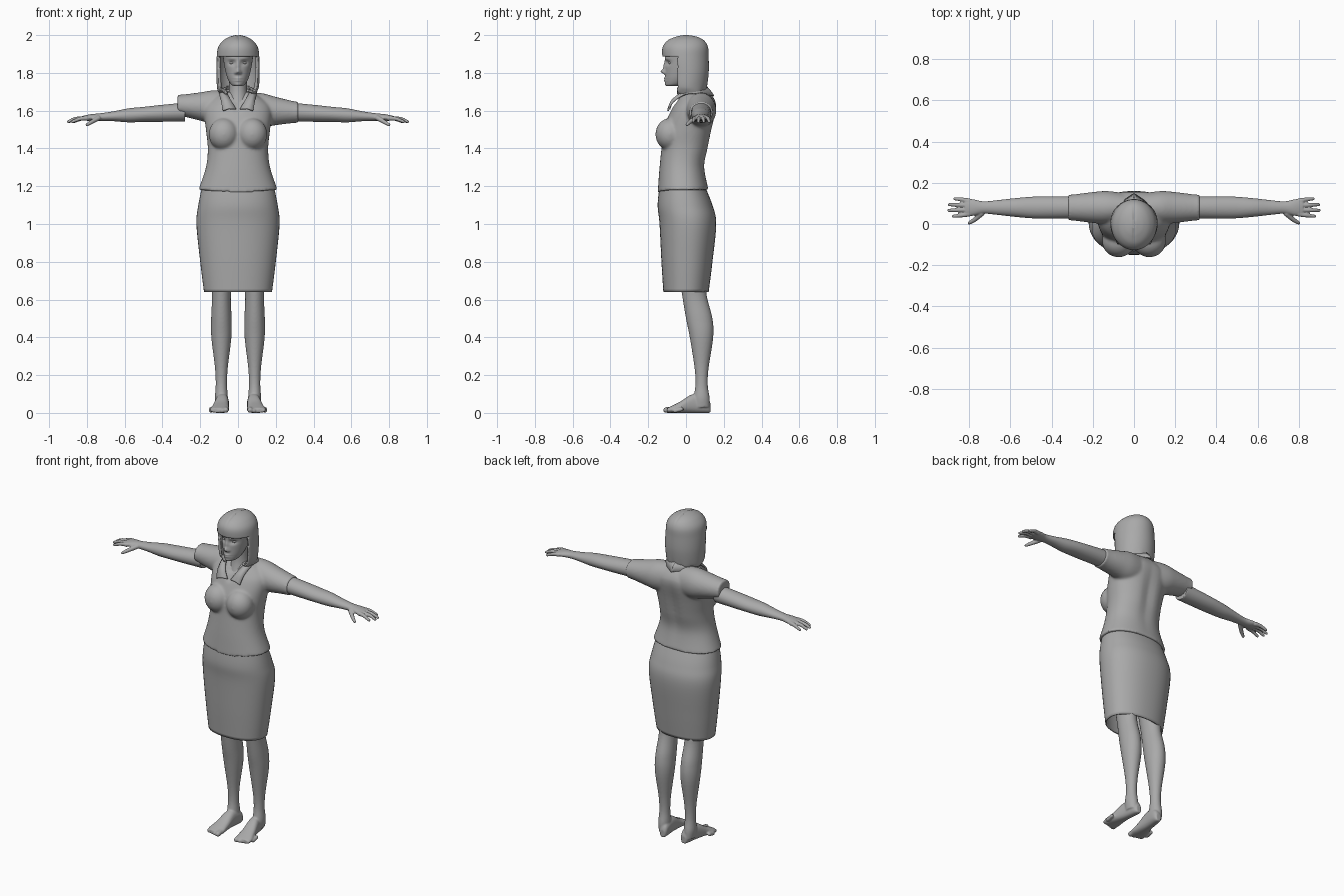
import bpy, bmesh
from math import cos, sin, pi, exp, copysign
from mathutils import Vector, Matrix

cube = bpy.data.objects.get("Cube")
if cube:
    bpy.data.objects.remove(cube)

grey = bpy.data.materials.new("plain_grey")
grey.use_nodes = True
tone = (.4, .4, .4, 1)
grey.diffuse_color = tone
grey.node_tree.nodes["Principled BSDF"].inputs["Base Color"].default_value = tone


def smooth_rows(rows, steps):
    """Catmull-Rom interpolation of equally long rows of numbers."""
    result = []
    for i in range(len(rows) - 1):
        before, start = rows[max(i - 1, 0)], rows[i]
        end, after = rows[i + 1], rows[min(i + 2, len(rows) - 1)]
        for step in range(steps):
            t = step / steps
            result.append([q + t / 2 * (r - p + t * (2 * p - 5 * q + 4 * r - s + t * (3 * (q - r) + s - p)))
                           for p, q, r, s in zip(before, start, end, after)])
    return result + [list(rows[-1])]


def loft(bm, axis, rows, sides=48, steps=6, power=2, caps=True):
    """Rows are (position, centre u, centre v, radius u, radius v) along the axis."""
    rings = []
    for pos, centre_u, centre_v, radius_u, radius_v in smooth_rows(rows, steps):
        ring = []
        for i in range(sides):
            c, s = cos(2 * pi * i / sides), sin(2 * pi * i / sides)
            u = centre_u + radius_u * copysign(abs(c) ** (2 / power), c)
            v = centre_v + radius_v * copysign(abs(s) ** (2 / power), s)
            place = {"x": (pos, u, v), "y": (u, pos, v), "z": (u, v, pos)}
            ring.append(bm.verts.new(place[axis]))
        rings.append(ring)
    for lower, upper in zip(rings, rings[1:]):
        for i in range(sides):
            j = (i + 1) % sides
            bm.faces.new((lower[i], lower[j], upper[j], upper[i]))
    if caps:
        bm.faces.new(rings[0])
        bm.faces.new(rings[-1])


def upright(bm, rows, x=0, **options):
    """Rows are (height, half width, front y, back y)."""
    loft(bm, "z", [(z, x, (front + back) / 2, width, (back - front) / 2)
                   for z, width, front, back in rows], **options)


def along_arm(bm, rows):
    """Rows are (distance, half depth, half height) on the drooping arm line."""
    loft(bm, "x", [(x, .08, 1.61 - .06 * x, depth, height) for x, depth, height in rows])


def ball(bm, centre, size):
    bmesh.ops.create_uvsphere(bm, u_segments=24, v_segments=16, radius=1,
                              matrix=Matrix.Translation(centre) @ Matrix.Diagonal((*size, 1)))


def digit(bm, points, root_radius, tip_radius):
    """A finger or toe as a tapering string of balls."""
    path = smooth_rows(points, 8)
    for i, point in enumerate(path):
        radius = root_radius + (tip_radius - root_radius) * i / (len(path) - 1)
        ball(bm, point, [radius] * 3)


def finish(name, bm, voxel=0, soften=4, thickness=0, mirror=False):
    bmesh.ops.recalc_face_normals(bm, faces=bm.faces)
    mesh = bpy.data.meshes.new(name)
    bm.to_mesh(mesh)
    bm.free()
    mesh.materials.append(grey)
    part = bpy.data.objects.new(name, mesh)
    bpy.context.scene.collection.objects.link(part)
    for face in mesh.polygons:
        face.use_smooth = True
    if voxel:
        blend = part.modifiers.new("blend", "REMESH")
        blend.mode, blend.voxel_size, blend.use_smooth_shade = "VOXEL", voxel, True
        relax = part.modifiers.new("soften", "SMOOTH")
        relax.factor, relax.iterations = .5, soften
    if thickness:
        shell = part.modifiers.new("thickness", "SOLIDIFY")
        shell.thickness, shell.offset = thickness, -1
    if mirror:
        part.modifiers.new("mirror", "MIRROR")


def bell(a, b, width_a, width_b):
    return exp(-(a / width_a) ** 2 - (b / width_b) ** 2)


# Skirt
bm = bmesh.new()
upright(bm, [(.64, .18, -.12, .12), (.8, .2, -.13, .14), (1, .22, -.14, .16),
             (1.1, .21, -.15, .14), (1.2, .19, -.14, .1)], power=2.2, caps=False)
finish("skirt", bm, thickness=.008)

# Blouse body, with a dipping front hem, an open neckline and a hollow spine
bm = bmesh.new()
upright(bm, [(1.18, .21, -.15, .12), (1.3, .17, -.14, .1), (1.4, .16, -.13, .12),
             (1.5, .17, -.12, .14), (1.6, .18, -.08, .16), (1.65, .15, -.05, .15),
             (1.7, .07, -.02, .11)], power=2.2)
for vert in bm.verts:
    x, y, z = vert.co
    if y > 0:
        vert.co.y -= .013 * bell(x, z - 1.45, .035, .16)
    elif abs(x) < (z - 1.59) / 2:
        vert.co.y += .01
    elif z < 1.27:
        vert.co.z += 1.4 * y * max(0, 1 - abs(x) / .2) * (1.27 - z)
# Bust and sleeves
for side in (-1, 1):
    ball(bm, (side * .075, -.085, 1.475), (.08, .077, .085))
    along_arm(bm, [(side * x, depth, height) for x, depth, height in
                   [(.05, .07, .09), (.13, .08, .09), (.2, .075, .075), (.3, .063, .057), (.32, .066, .06)]])
finish("blouse", bm, voxel=.007, soften=10)

# Collar flaps, from the front points round to the back: inner edge, outer edge
bm = bmesh.new()
edges = [(.01, -.09, 1.61, .08, -.1, 1.6), (.04, -.07, 1.66, .09, -.07, 1.65),
         (.06, -.02, 1.7, .1, 0, 1.69), (.06, .05, 1.73, .09, .08, 1.69),
         (0, .11, 1.73, 0, .15, 1.68)]
last = None
for row in smooth_rows(edges, 6):
    inner, outer = Vector(row[:3]), Vector(row[3:])
    fold = (inner + outer) / 2 + Vector((.004, -.003, .006))
    strip = [bm.verts.new(point) for point in (inner, fold, outer)]
    if last:
        for i in (0, 1):
            bm.faces.new((last[i], last[i + 1], strip[i + 1], strip[i]))
    last = strip
finish("collar", bm, thickness=.008, mirror=True)

# Arms and hands, with four fanned fingers and a thumb
bm = bmesh.new()
along_arm(bm, [(.28, .054, .05), (.42, .054, .044), (.5, .052, .04), (.58, .045, .037),
               (.66, .036, .026), (.73, .03, .02), (.78, .04, .018), (.82, .04, .012)])
for i in range(4):
    spread = .021 * (i - 1.5)
    tip = .9 - .012 * (i - 1.4) ** 2
    digit(bm, [(.8, .08 + spread, 1.56), (tip - .04, .08 + spread * 1.2, 1.557),
               (tip, .08 + spread * 1.35, 1.542)], .013, .008)
digit(bm, [(.74, .05, 1.56), (.775, .02, 1.54), (.8, .005, 1.525)], .014, .008)
finish("arms", bm, voxel=.004, soften=3, mirror=True)

# Legs
bm = bmesh.new()
upright(bm, [(.75, .06, -.04, .1), (.62, .05, -.02, .11), (.5, .054, 0, .14), (.4, .053, .02, .144),
             (.24, .034, .045, .12), (.15, .03, .05, .115), (.08, .034, .04, .125),
             (.03, .028, .04, .125)], x=.088)
# Feet, turned a little outward: y, half width, instep height
feet = [(.13, .015, .05), (.11, .027, .08), (.04, .034, .1), (-.03, .043, .06), (-.07, .05, .04), (-.1, .045, .026)]
loft(bm, "y", [(y, .088 - .12 * y, height / 2, width, height / 2) for y, width, height in feet], power=2.4)
for i in range(5):
    x, tip = .064 + .02 * i, .003 * i * i - .106
    radius = .011 if i else .015
    digit(bm, [(x, tip + .035, .02), (x, tip, radius)], radius, radius)
finish("legs", bm, voxel=.005, mirror=True)

# Neck
bm = bmesh.new()
upright(bm, [(1.6, .07, -.06, .11), (1.7, .048, -.03, .08), (1.8, .05, -.03, .08)])
finish("neck", bm)

# Head
bm = bmesh.new()
upright(bm, [(1.73, .02, -.1, -.05), (1.74, .038, -.107, -.01), (1.77, .055, -.11, .03),
             (1.81, .067, -.11, .06), (1.86, .076, -.11, .08), (1.91, .08, -.11, .1),
             (1.95, .06, -.08, .08)], sides=120, steps=10)
# Facial features: x, z, width, height, push (negative is outward)
features = {
    "nose bridge": (0, 1.835, .011, .026, -.01),
    "nose tip": (0, 1.807, .013, .012, -.021),
    "nostril": (.013, 1.8, .007, .007, -.007),
    "eye socket": (.032, 1.853, .02, .013, .012),
    "brow": (.033, 1.875, .022, .008, -.004),
    "lips": (0, 1.765, .018, .011, -.009),
    "mouth line": (0, 1.765, .022, .003, .006),
    "chin": (0, 1.738, .018, .012, -.005),
}
for vert in bm.verts:
    x, y, z = vert.co
    if y < -.03:
        vert.co.y += sum(push * bell(abs(x) - across, z - up, width, height)
                         for across, up, width, height, push in features.values())
finish("head", bm)

# Eyes
bm = bmesh.new()
ball(bm, (.032, -.079, 1.853), (.015, .015, .008))
finish("eyes", bm, mirror=True)

# Bobbed hair, opened below the fringe, with a centre parting and uneven tips
bm = bmesh.new()
upright(bm, [(1.69, .096, -.06, .1), (1.72, .11, -.1, .11), (1.8, .115, -.11, .12),
             (1.88, .113, -.124, .12), (1.935, .105, -.124, .117), (1.97, .08, -.1, .098),
             (1.99, .048, -.06, .064), (2, .012, -.02, .02)], sides=96, steps=10)
opening = []
for face in bm.faces:
    middle = face.calc_center_median()
    underside = len(face.verts) > 4 and middle.z < 1.8
    if underside or (middle.z < 1.885 and middle.y < -.045):
        opening.append(face)
bmesh.ops.delete(bm, geom=opening, context="FACES")
for vert in bm.verts:
    x, y, z = vert.co
    if z > 1.93:
        vert.co.z -= .005 * bell(x, y, .006, .1)
    elif z < 1.75:
        vert.co.z += .12 * sin(x * 130) * (1.75 - z)
finish("hair", bm, thickness=.014)
